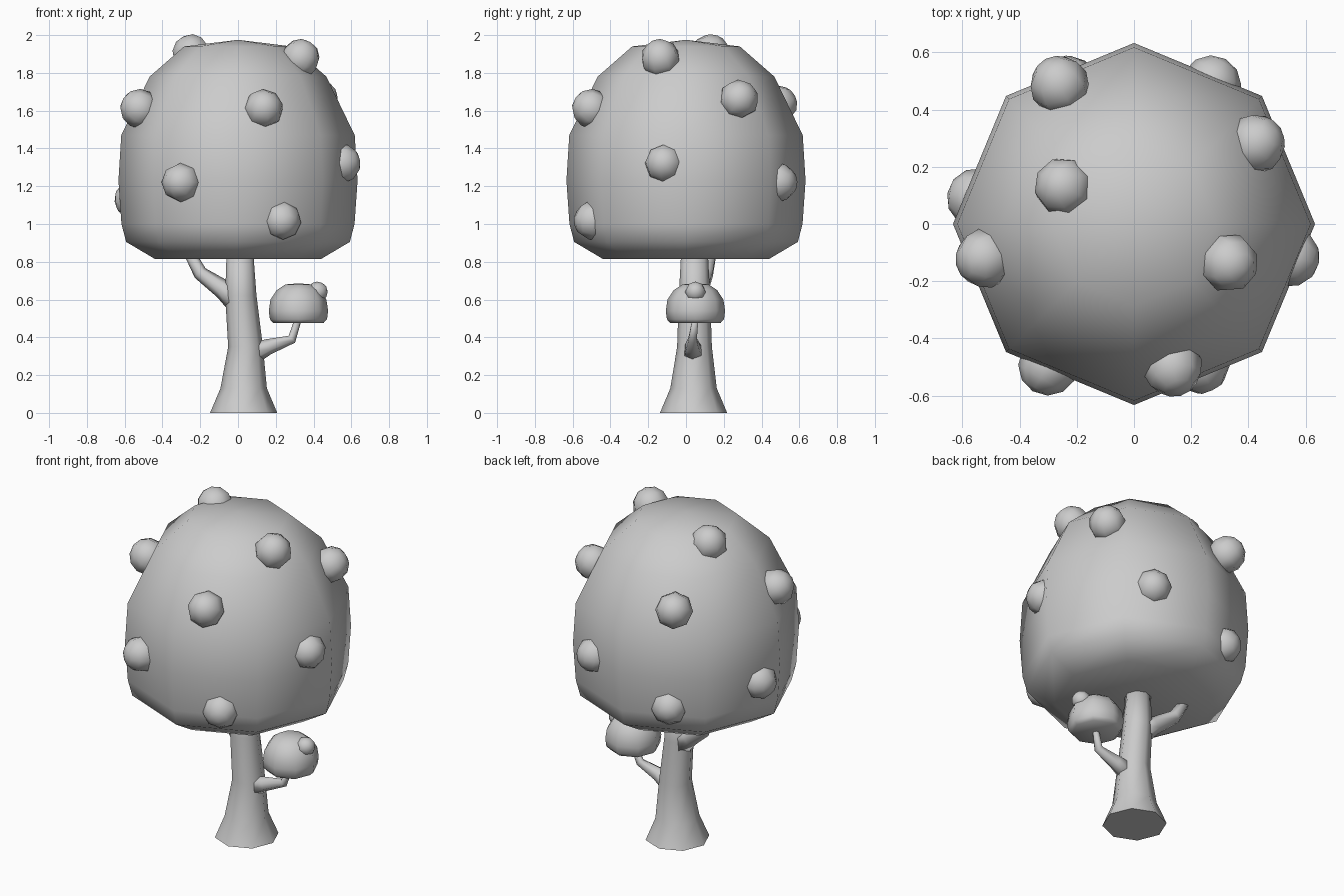
import bpy, bmesh
from math import cos, sin, tau
from mathutils import Vector

cube = bpy.data.objects.get("Cube")
if cube:
    bpy.data.objects.remove(cube)

grey = bpy.data.materials.new("plain_grey")
grey.use_nodes = True
colour = (0.6, 0.6, 0.6, 1)
grey.diffuse_color = colour
grey.node_tree.nodes["Principled BSDF"].inputs["Base Color"].default_value = colour


def finish(name, bm, flat_below=None):
    bmesh.ops.recalc_face_normals(bm, faces=bm.faces)
    for f in bm.faces:
        f.smooth = flat_below is None or f.calc_center_median().z > flat_below
    mesh = bpy.data.meshes.new(name)
    bm.to_mesh(mesh)
    bm.free()
    mesh.materials.append(grey)
    obj = bpy.data.objects.new(name, mesh)
    bpy.context.collection.objects.link(obj)
    return obj


def loft(name, path, sides=8, level=True, flat_below=None):
    """Tapered tube through (x, y, z, radius) stations; zero radius makes a tip."""
    bm = bmesh.new()
    centres = [Vector(p[:3]) for p in path]
    rings = []
    for i, c in enumerate(centres):
        if level:
            u, v = Vector((1, 0, 0)), Vector((0, 1, 0))
        else:
            along = centres[min(i + 1, len(path) - 1)] - centres[max(i - 1, 0)]
            u = Vector((0, 1, 0)).cross(along).normalized()
            v = along.normalized().cross(u)
        r = path[i][3]
        if r == 0:
            rings.append([bm.verts.new(c)])
        else:
            rings.append([bm.verts.new(c + r * (u * cos(tau * k / sides) + v * sin(tau * k / sides)))
                          for k in range(sides)])
    for a, b in zip(rings, rings[1:]):
        for k in range(sides):
            n = (k + 1) % sides
            corners = [a[k % len(a)], a[n % len(a)], b[n % len(b)], b[k % len(b)]]
            bm.faces.new(list(dict.fromkeys(corners)))
    for ring in (rings[0], rings[-1]):
        if len(ring) > 1:
            bm.faces.new(ring)
    return finish(name, bm, flat_below)


def ball(name, centre, radius, outward):
    """Low-poly sphere with its pole facing outward."""
    bm = bmesh.new()
    bmesh.ops.create_uvsphere(bm, u_segments=8, v_segments=6, radius=radius)
    obj = finish(name, bm)
    obj.location = centre
    obj.rotation_euler = Vector(outward).to_track_quat('Z', 'Y').to_euler()


# Trunk with flared foot
loft("trunk", [(0.03, 0.04, 0, 0.178), (0.03, 0.04, 0.13, 0.123), (0.04, 0.045, 0.35, 0.092),
               (0.015, 0.045, 0.62, 0.083), (0.01, 0.045, 0.86, 0.07)], flat_below=0.01)

# Branches
loft("right_branch", [(0, 0.05, 0.59, 0.07), (-0.08, 0.07, 0.655, 0.052), (-0.2, 0.11, 0.74, 0.038),
                      (-0.27, 0.14, 0.87, 0.028)], sides=6, level=False)
loft("left_branch", [(0.07, 0.04, 0.31, 0.06), (0.16, 0.035, 0.35, 0.042), (0.285, 0.035, 0.39, 0.025),
                     (0.32, 0.05, 0.5, 0.018)], sides=6, level=False)

# Main crown
crown = [(0.815, 0), (0.815, 0.44), (0.905, 0.592), (1.0, 0.617), (1.23, 0.633), (1.47, 0.618),
         (1.78, 0.468), (1.94, 0.285), (1.975, 0)]
loft("crown", [(0, 0, z, r) for z, r in crown])

# Small tuft on the left branch
tuft = [(0.475, 0), (0.475, 0.132), (0.495, 0.151), (0.54, 0.157), (0.6, 0.148), (0.65, 0.115),
        (0.68, 0.07), (0.686, 0)]
loft("small_tuft", [(0.32, 0.05, z, r) for z, r in tuft])
ball("small_tuft_bump", (0.42, 0.05, 0.64), 0.055, (1, 0, 0.6))

# Round bumps scattered over the crown
bumps = [(0.135, -0.5, 1.61), (-0.3, -0.495, 1.22), (0.23, -0.49, 1.02), (-0.52, -0.12, 1.61),
         (0.33, -0.135, 1.875), (0.545, -0.115, 1.32), (-0.245, 0.13, 1.9), (-0.55, 0.09, 1.13),
         (0.425, 0.28, 1.66), (0.27, 0.485, 1.22), (-0.26, 0.485, 1.63), (-0.23, 0.485, 1.04)]
for p in bumps:
    ball("crown_bump", p, 0.105, (p[0], p[1], (p[2] - 1.2) * 0.8))
